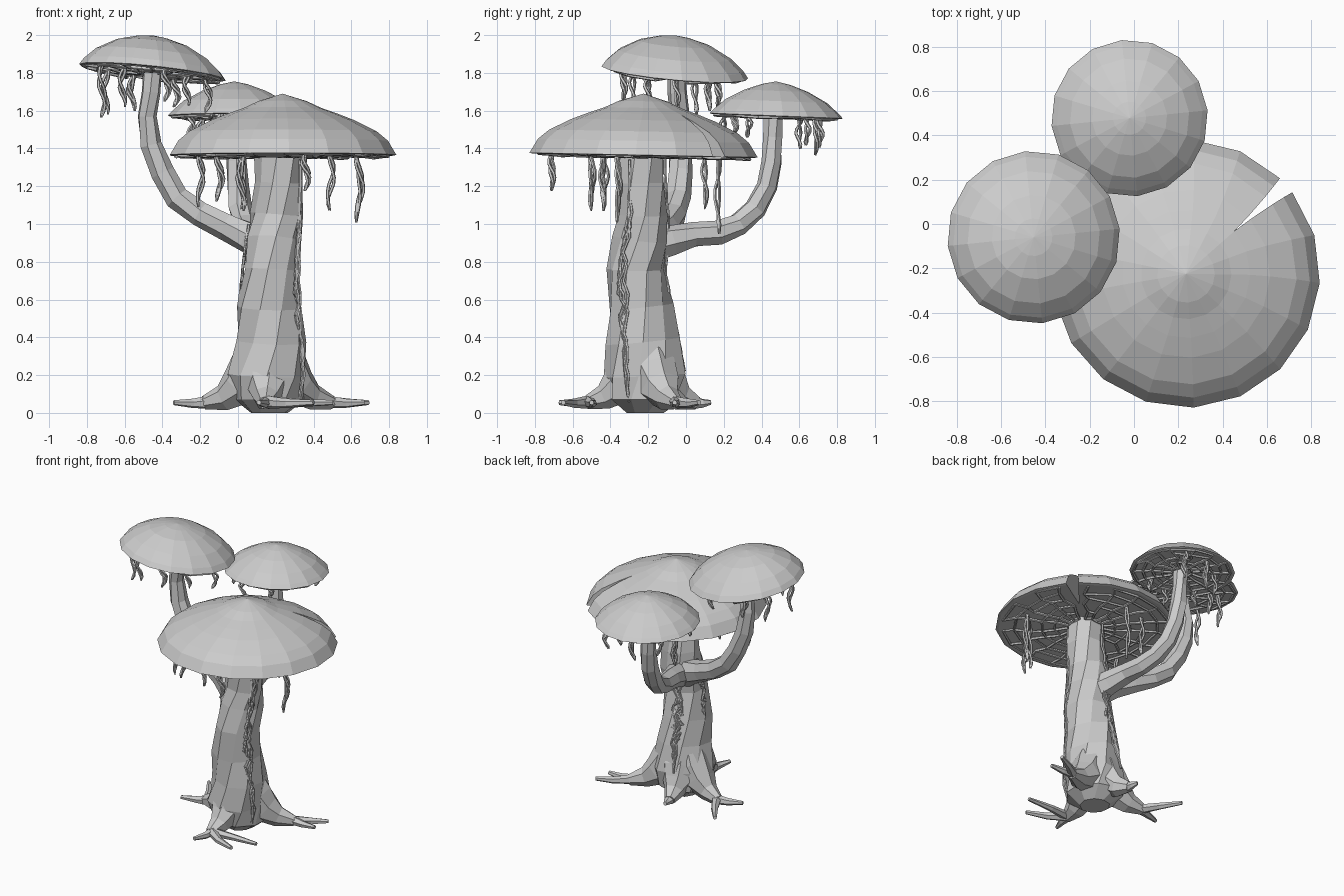
import bpy, bmesh, random
from math import sin, cos, pi, radians
from mathutils import Vector

if "Cube" in bpy.data.objects:
    bpy.data.objects.remove(bpy.data.objects["Cube"])

random.seed(4)


def finish(name, bm):
    bmesh.ops.recalc_face_normals(bm, faces=bm.faces)
    me = bpy.data.meshes.new(name)
    bm.to_mesh(me)
    bm.free()
    ob = bpy.data.objects.new(name, me)
    bpy.context.collection.objects.link(ob)
    return ob


def tube(bm, pts, radii, sides=6, jitter=0.0, twist=0.0):
    """Flat-sided tube through pts with a radius at each point."""
    pts = [Vector(p) for p in pts]
    rings, side = [], None
    for i, p in enumerate(pts):
        t = (pts[min(i + 1, len(pts) - 1)] - pts[max(i - 1, 0)]).normalized()
        if side is None:
            side = t.orthogonal()
        side = (side - t * side.dot(t)).normalized()
        up = t.cross(side)
        ring = []
        for k in range(sides):
            a = 2 * pi * k / sides + twist * i
            r = radii[i] * (1 + random.uniform(-jitter, jitter))
            ring.append(bm.verts.new(p + side * r * cos(a) + up * r * sin(a)))
        rings.append(ring)
    for a, b in zip(rings, rings[1:]):
        for k in range(sides):
            j = (k + 1) % sides
            bm.faces.new((a[k], a[j], b[j], b[k]))
    bm.faces.new(rings[0])
    bm.faces.new(rings[-1])


# Trunk: (x, y, z, radius), slowly twisting
TRUNK = [(.16, -.21, .0, .10), (.16, -.21, .07, .19), (.16, -.21, .2, .212), (.17, -.225, .38, .19),
         (.172, -.245, .56, .168), (.18, -.265, .76, .154), (.192, -.24, .92, .148),
         (.205, -.23, 1.05, .137), (.215, -.235, 1.22, .126), (.22, -.235, 1.42, .128)]
bm = bmesh.new()
tube(bm, [t[:3] for t in TRUNK], [t[3] for t in TRUNK], 9, .09, .2)
finish("trunk", bm)


def trunk_at(z):
    for a, b in zip(TRUNK, TRUNK[1:]):
        if a[2] <= z <= b[2]:
            f = (z - a[2]) / (b[2] - a[2])
            return [a[i] + (b[i] - a[i]) * f for i in range(4)]


# Roots: a thick flare flowing off the trunk to a fork, then thin tips
ROOTS = [((.145, -.53), [(.11, -.67), (.40, -.65), (.50, -.50)]),
         ((.50, -.05), [(.69, .07), (.67, -.06)]),
         ((-.18, -.12), [(-.34, -.18), (-.32, .12)]),
         ((.09, .06), [(.08, .13)])]
bm = bmesh.new()
for (fx, fy), tips in ROOTS:
    c = Vector((.16, -.21, 0))
    f = Vector((fx, fy, 0))
    path = [c.lerp(f, s) + Vector((0, 0, z))
            for s, z in ((.12, .36), (.26, .23), (.46, .135), (.7, .08), (1, .052))]
    tube(bm, path, [.11, .13, .11, .07, .036], 7, .06)
    for tx, ty in tips:
        end = Vector((tx, ty, .055))
        start = path[-1].lerp(path[-2], .15)
        mid = start.lerp(end, .5) + Vector((random.uniform(-.015, .015), random.uniform(-.015, .015), -.005))
        tube(bm, [start, mid, end], [.034, .024, .013], 6, .08)
finish("roots", bm)

# Two curved branches
bm = bmesh.new()
tube(bm, [(.17, -.2, .86), (.06, -.15, .93), (-.06, -.1, .985), (-.2, -.06, 1.05), (-.32, -.04, 1.14),
          (-.4, -.03, 1.27), (-.46, -.03, 1.42), (-.48, -.035, 1.57), (-.46, -.045, 1.7), (-.45, -.05, 1.85)],
     [.1, .08, .07, .067, .066, .063, .06, .053, .05, .053], 7, .08, .1)
finish("left_branch", bm)
bm = bmesh.new()
tube(bm, [(.17, -.22, .87), (.13, -.08, .91), (.1, .04, .94), (.07, .17, .955), (.04, .28, 1.0), (.01, .37, 1.08),
          (0, .43, 1.2), (-.01, .455, 1.33), (-.015, .46, 1.46), (-.02, .465, 1.6)],
     [.1, .08, .068, .065, .063, .061, .059, .054, .05, .053], 7, .08, .1)
finish("back_branch", bm)


def cap_z(c, slope, x, y, h):
    return c[2] + h + slope[0] * (x - c[0]) + slope[1] * (y - c[1])


# Caps: centre (x, y, rim z), slope, rise to the tip, top profile, sides, notch direction
def cap(name, c, slope, tip, top, n, notch=None):
    R = top[-1][0]
    prof = top + [(R * .97, -.004), (.29 if notch else R * .5, .012)]
    bm = bmesh.new()

    def vert(r, h, a):
        x, y = c[0] + r * cos(a), c[1] + r * sin(a)
        return bm.verts.new((x, y, cap_z(c, slope, x, y, h)))

    base = notch if notch else .1
    cols = []
    for k in range(n + 1):
        if k == n and notch is None:
            cols.append(cols[0])
            break
        col = []
        for r, h in prof:
            gap = max(0, (r - .29) / (R - .29)) * .07 if notch else 0
            col.append(vert(r, h, base + gap + (2 * pi - 2 * gap) * k / n))
        cols.append(col)
    apex, under = vert(0, tip, 0), vert(0, .02, 0)
    for a, b in zip(cols, cols[1:]):
        bm.faces.new((apex, a[0], b[0]))
        bm.faces.new((under, b[-1], a[-1]))
        for i in range(len(prof) - 1):
            bm.faces.new((a[i], a[i + 1], b[i + 1], b[i]))
    if notch:
        for col in (cols[0], cols[-1]):
            bm.faces.new([v for v, p in zip(col, prof) if p[0] >= .29])
    finish(name, bm)


def web(name, c, slope, R, spokes, rings, notch=None):
    """Irregular net of veins under a cap."""
    bm = bmesh.new()
    grid = []
    for k in range(spokes):
        row = []
        for i in range(rings + 1):
            r = R * (.2 + .77 * i / rings) * random.uniform(.94, 1.0)
            a = (notch or 0) + 2 * pi * (k + .5) / spokes + random.uniform(-.07, .07)
            x, y = c[0] + r * cos(a), c[1] + r * sin(a)
            row.append(Vector((x, y, cap_z(c, slope, x, y, random.uniform(-.012, .002)))))
        grid.append(row)
    for k in range(spokes):
        tube(bm, grid[k], [.01] * (rings + 1), 5)
        nxt = grid[(k + 1) % spokes]
        for i in range(rings + 1):
            if random.random() < .85 and not (notch and k == spokes - 1 and i >= rings // 3):
                tube(bm, [grid[k][i], nxt[i]], [.009, .009], 5)
    finish(name, bm)


MAIN, LEFT, BACK = (.235, -.225, 1.365), (-.453, -.06, 1.803), (-.02, .478, 1.573)
SM, SL, SB = (0, -.02), (-.105, -.09), (0, -.04)
NOTCH = radians(41.5)
cap("main_cap", MAIN, SM, .325, [(.13, .285), (.205, .25), (.29, .22), (.38, .185), (.5, .125), (.56, .075), (.605, 0)],
    17, NOTCH)
cap("left_cap", LEFT, SL, .196, [(.085, .184), (.19, .155), (.3, .095), (.365, .035), (.39, 0)], 16)
cap("back_cap", BACK, SB, .182, [(.075, .166), (.17, .132), (.27, .078), (.33, .025), (.354, 0)], 16)
web("main_cap_veins", MAIN, SM, .6, 18, 5, NOTCH)
web("left_cap_veins", LEFT, SL, .385, 14, 4)
web("back_cap_veins", BACK, SB, .35, 14, 4)


# Hanging tendrils: two or three strands twisted together into a point
def tendril(bm, x, y, z, length):
    ph, n = random.uniform(0, 6), 10
    strands = random.choice((2, 3))
    for s in range(strands):
        pts = []
        for i in range(n):
            t = i / (n - 1)
            w = .004 + .01 * sin(pi * t ** .8) ** 2
            a = ph + 2 * pi * s / strands + t * 7
            sway = .014 * sin(ph + 7 * t)
            pts.append((x + w * cos(a) + sway, y + w * sin(a) + sway * .4, z + .015 - (length + .015) * t))
        tube(bm, pts, [.009 - .006 * (i == n - 1) for i in range(n)], 5)


HANG = {
    "main_cap_tendrils": (MAIN, SM, [(-.2, -.43, .28), (-.1, -.5, .25), (.02, -.44, .3), (.36, -.71, .2),
                                     (.49, -.5, .3), (.64, -.36, .36), (.2, .17, .41), (.02, .1, .28)]),
    "left_cap_tendrils": (LEFT, SL, [(-.72, -.2, .28), (-.7, .05, .24), (-.61, -.28, .22), (-.56, .12, .2),
                                     (-.38, -.33, .17), (-.33, .17, .15), (-.27, -.2, .17), (-.16, -.05, .18)]),
    "back_cap_tendrils": (BACK, SB, [(-.2, .6, .17), (.1, .64, .15), (-.05, .69, .2), (.15, .71, .16),
                                     (-.1, .2, .13), (.08, .26, .1), (-.25, .33, .12)])}
for name, (c, slope, spots) in HANG.items():
    bm = bmesh.new()
    for x, y, length in spots:
        tendril(bm, x, y, cap_z(c, slope, x, y, 0), length)
    finish(name, bm)


# Creepers clinging to the trunk: (direction, low z, high z, strands, spread)
bm = bmesh.new()
for ang, z0, z1, count, spread in ((-30, .06, 1.34, 4, .2), (105, .22, 1.36, 6, .3), (172, .55, 1.0, 3, .15)):
    for s in range(count):
        lo, hi = z0 + .1 * random.random() * s, z1 - .12 * random.random() * s
        pts = []
        for i in range(19):
            t = i / 18
            x, y, z, r = trunk_at(lo + (hi - lo) * t)
            a = radians(ang) + spread * sin(pi * t) * random.uniform(-1, 1)
            pts.append((x + (r + .002) * cos(a), y + (r + .002) * sin(a), z))
        tube(bm, pts, [.008] * 19, 5)
finish("trunk_creepers", bm)
